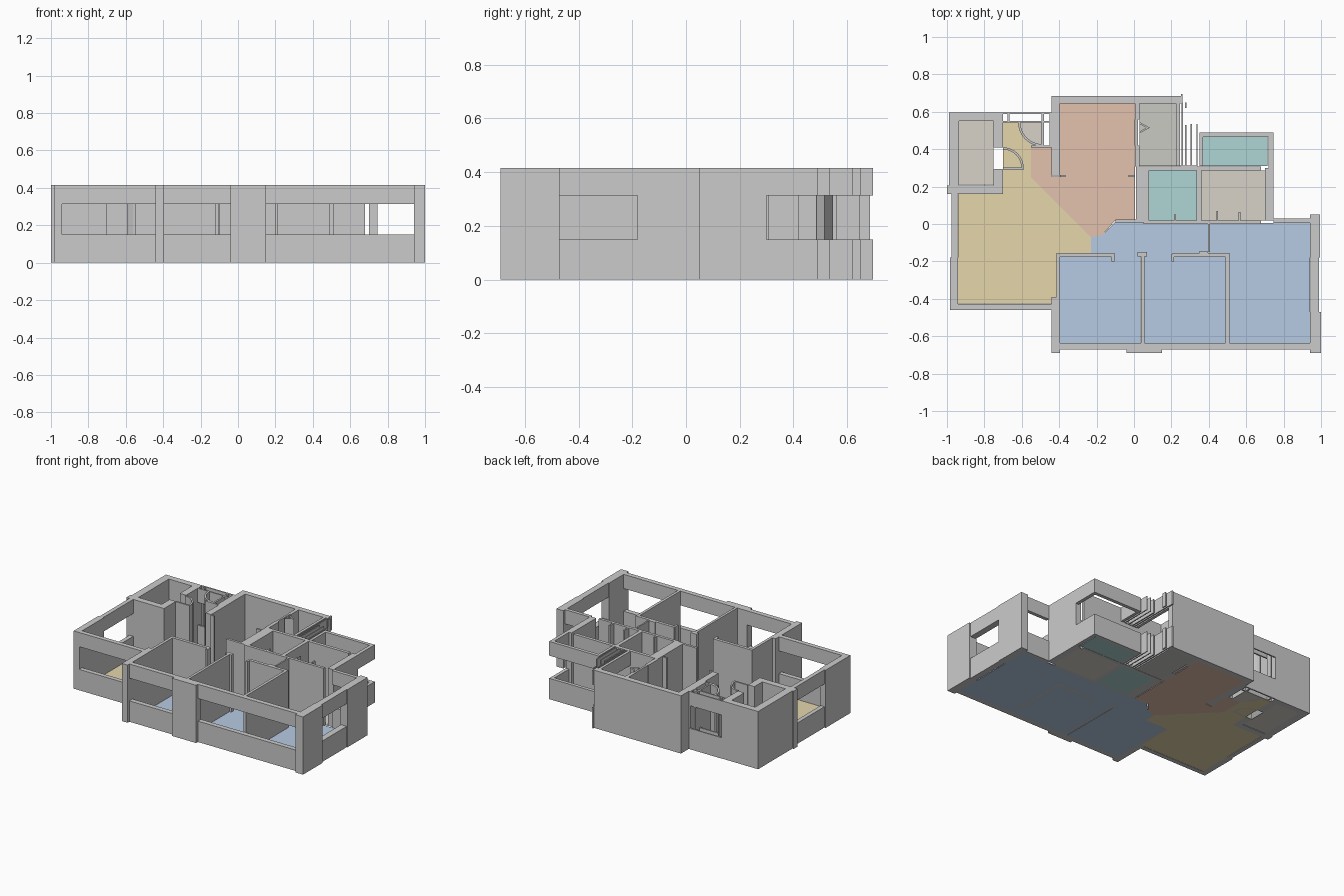
import bpy, bmesh, math

H, SILL, HEAD = 0.415, 0.15, 0.313
FULL = [(0, H)]
BANDS = [(0, SILL), (HEAD, H)]          # sill wall below and lintel above a window


def finish(name, bm, mat=None):
    bmesh.ops.recalc_face_normals(bm, faces=bm.faces)
    me = bpy.data.meshes.new(name)
    bm.to_mesh(me)
    bm.free()
    ob = bpy.data.objects.new(name, me)
    bpy.context.collection.objects.link(ob)
    if mat:
        me.materials.append(mat)
    return ob


def prism(bm, pts, z0, z1):
    face = bm.faces.new([bm.verts.new((x, y, z0)) for x, y in pts])
    new = bmesh.ops.extrude_face_region(bm, geom=[face])["geom"]
    bmesh.ops.translate(bm, vec=(0, 0, z1 - z0),
                        verts=[v for v in new if isinstance(v, bmesh.types.BMVert)])


def walls(name, rects, spans=FULL):
    """Rects are x0, y0, x1, y1 on the plan."""
    bm = bmesh.new()
    for x0, y0, x1, y1 in rects:
        for z0, z1 in spans:
            prism(bm, [(x0, y0), (x1, y0), (x1, y1), (x0, y1)], z0, z1)
    return finish(name, bm)


def material(name, rgb):
    m = bpy.data.materials.new(name)
    m.diffuse_color = (*rgb, 1)
    return m


def rect(x0, y0, x1, y1):
    return [(x0, y0), (x1, y0), (x1, y1), (x0, y1)]


def floor(name, mat, *polys):
    bm = bmesh.new()
    for p in polys:
        prism(bm, p, 0, 0.004)
    finish(name, bm, mat)


def door_arc(name, cx, cy, r, a0, t=0.012, n=8):
    """Quarter-round door swing, extruded to full height."""
    ang = [math.radians(a0 + 90 * i / n) for i in range(n + 1)]
    ring = [(cx + r * math.cos(a), cy + r * math.sin(a)) for a in ang]
    ring += [(cx + (r - t) * math.cos(a), cy + (r - t) * math.sin(a)) for a in reversed(ang)]
    bm = bmesh.new()
    prism(bm, ring, 0, H)
    finish(name, bm)


# Room floors
blue = material("bedroom_blue", (.47, .59, .77))
yellow = material("living_yellow", (.78, .67, .41))
red = material("dining_red", (.775, .533, .423))
teal = material("wet_teal", (.418, .672, .658))
beige = material("service_beige", (.68, .645, .584))
grey = material("kitchen_grey", (.584, .591, .539))
floor("living_floor", yellow, [
    (-.94, .16), (-.70, .16), (-.70, .545), (-.62, .545), (-.59, .46), (-.55, .42), (-.55, .25),
    (-.23, -.07), (-.23, -.155), (-.415, -.155), (-.415, -.425), (-.94, -.425)])
floor("dining_floor", red, [
    (-.395, .645), (.005, .645), (.005, .02), (-.10, .02), (-.17, -.06), (-.23, -.07),
    (-.55, .25), (-.55, .41), (-.44, .41), (-.44, .255), (-.395, .255)])
floor("bedroom_floor", blue,
      [(-.23, -.155), (-.23, -.07), (-.17, -.06), (-.10, .01), (.94, .005), (.94, -.635),
       (.51, -.635), (.51, -.155)],
      rect(-.395, -.635, .035, -.155), rect(.055, -.635, .49, -.155))
floor("bath_floor", teal, rect(.08, .02, .335, .285), rect(.37, .31, .715, .465))
floor("service_floor", beige, rect(.36, .02, .70, .285), rect(-.935, .21, -.75, .55),
      [(-.62, .545), (-.49, .545), (-.49, .415), (-.55, .42), (-.59, .46)])
floor("kitchen_floor", grey, rect(.03, .31, .225, .645))

# Solid outer walls and columns
walls("outer_wall", [
    (-.44, .645, .25, .685), (-.44, .26, -.395, .645),
    (.94, -.18, .995, .05), (.94, -.69, 1.0, -.47),
    (-.985, -.46, -.94, -.18), (.70, .02, .745, .30)])
walls("front_column", [(-.44, -.69, -.395, -.39), (-.04, -.69, .15, -.635)])
walls("shaft_wall", [
    (-.99, .20, -.935, .595), (-.935, .55, -.70, .595), (-1.0, .16, -.70, .205),
    (-.75, .41, -.70, .55), (-.75, .205, -.70, .295)])

# Window walls: sill and lintel only
walls("front_window_wall", [
    (-.985, -.46, -.44, -.427), (-.395, -.67, -.04, -.635), (.15, -.67, .94, -.635)], BANDS)
walls("side_window_wall", [
    (.945, -.47, .99, -.18), (-.975, -.18, -.945, .16), (.745, .005, .94, .03)], BANDS)
walls("utility_window_wall", [
    (.35, .465, .745, .49), (.72, .30, .745, .465), (.35, .31, .37, .465)], BANDS)
walls("kitchen_window_wall", [
    (.225, .31, .245, .645), (.25, .645, .26, .695), (.255, .31, .262, .65),
    (.272, .31, .28, .53), (.272, .62, .28, .65), (.303, .31, .31, .535),
    (.333, .30, .34, .535), (.245, .30, .335, .312)], BANDS)
walls("entry_window_wall", [(-.70, .588, -.44, .597), (-.70, .542, -.44, .552)], BANDS)

# Interior partitions
walls("bedroom_partition", [
    (-.415, -.39, -.395, -.155), (-.395, -.177, -.12, -.155), (-.12, -.2, -.105, -.155),
    (.037, -.635, .055, -.15), (.02, -.175, .07, -.15),
    (.205, -.177, .51, -.155), (.20, -.2, .215, -.16), (.49, -.635, .51, -.177),
    (.396, -.15, .406, 0), (.35, -.155, .396, -.145)])
walls("bath_partition", [
    (.01, .02, .08, .285), (.01, .285, .68, .308), (.335, .02, .36, .285),
    (-.10, .008, .05, .025), (.05, 0, .68, .02),
    (.215, .02, .225, .05), (.44, .02, .45, .07), (.56, .02, .57, .065)])
walls("kitchen_partition", [
    (.005, .308, .03, .42), (.008, .42, .022, .56), (.005, .56, .03, .645),
    (-.395, .25, -.365, .262), (-.03, .25, .005, .262)])

# Entry dividers and doors
walls("entry_divider", [
    (-.55, .41, -.44, .42), (-.494, .415, -.482, .595), (-.452, .42, -.44, .595),
    (-.675, .552, -.665, .588)])
walls("entry_door_leaf", [(-.70, .29, -.59, .302)])
door_arc("shaft_door_swing", -.70, .30, .11, 0)
door_arc("entry_door_swing", -.49, .545, .13, 180)
bm = bmesh.new()
prism(bm, [(.03, .545), (.085, .515), (.03, .485), (.03, .495), (.065, .515), (.03, .535)], 0, H)
finish("kitchen_door", bm)
